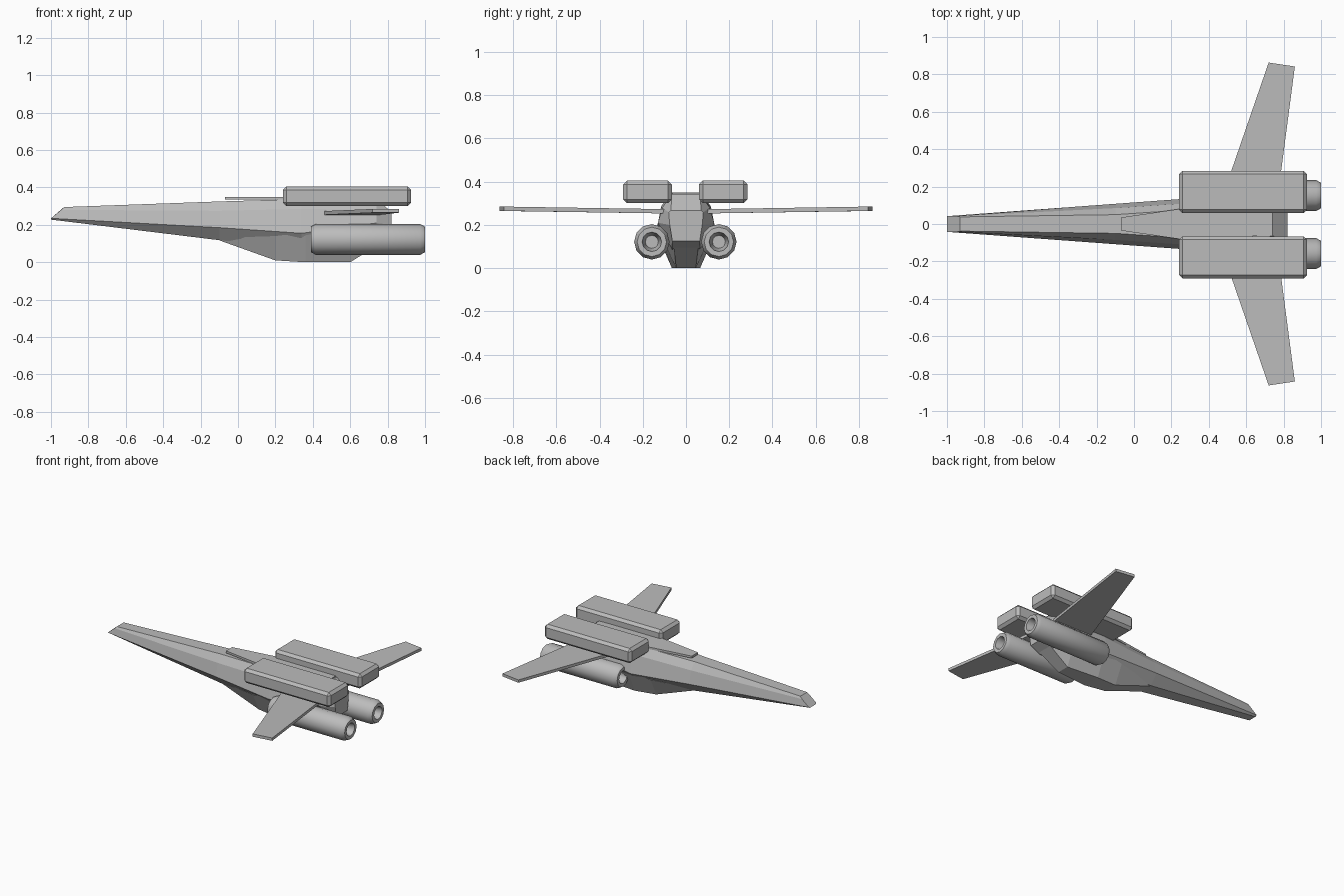
import bpy, bmesh, math
from mathutils import Matrix

if "Cube" in bpy.data.objects:
    bpy.data.objects.remove(bpy.data.objects["Cube"])

grey = bpy.data.materials.new("hull grey")
grey.use_nodes = True
colour = (0.5, 0.5, 0.5, 1)
grey.diffuse_color = colour
grey.node_tree.nodes["Principled BSDF"].inputs["Base Color"].default_value = colour


def finish(name, bm):
    bmesh.ops.recalc_face_normals(bm, faces=bm.faces)
    mesh = bpy.data.meshes.new(name)
    bm.to_mesh(mesh)
    bm.free()
    mesh.materials.append(grey)
    obj = bpy.data.objects.new(name, mesh)
    bpy.context.collection.objects.link(obj)
    return obj


def loft(name, rings):
    """Skin a list of equal closed rings and cap both ends."""
    bm = bmesh.new()
    loops = [[bm.verts.new(p) for p in ring] for ring in rings]
    for a, b in zip(loops, loops[1:]):
        for i in range(len(a)):
            j = (i + 1) % len(a)
            bm.faces.new((a[i], a[j], b[j], b[i]))
    bm.faces.new(loops[0])
    bm.faces.new(loops[-1])
    return finish(name, bm)


def mirrored(half):
    """Close a half section by reflecting it across y = 0."""
    return half + [(x, -y, z) for x, y, z in reversed(half)]


def station(x, *pairs):
    return mirrored([(x, y, z) for y, z in pairs])


# Long tapered fuselage with a raked nose and a sloping tail
loft("fuselage", [
    mirrored([(-0.93, 0.038, 0.295), (-0.945, 0.042, 0.28),
              (-1.0, 0.042, 0.235), (-1.0, 0.03, 0.228)]),
    station(-0.1, (0.05, 0.325), (0.085, 0.275), (0.108, 0.185), (0.05, 0.118)),
    station(0.34, (0.08, 0.338), (0.115, 0.285), (0.14, 0.155), (0.07, 0.07)),
    station(0.74, (0.065, 0.343), (0.11, 0.28), (0.13, 0.21), (0.065, 0.09)),
    station(0.82, (0.07, 0.268), (0.08, 0.258), (0.075, 0.2), (0.063, 0.125)),
])

# Belly fairing
loft("belly_fairing", [
    station(-0.1, (0.055, 0.13), (0.045, 0.117)),
    station(0.2, (0.115, 0.14), (0.05, 0.01)),
    station(0.36, (0.135, 0.16), (0.065, 0.0)),
    station(0.6, (0.12, 0.16), (0.045, 0.0)),
    station(0.8, (0.064, 0.16), (0.06, 0.125)),
])

# Thin spine plate that widens backwards
loft("spine_plate", [
    station(x, (w, 0.35), (w, 0.335))
    for x, w in ((-0.07, 0.035), (0.24, 0.08), (0.73, 0.062))
])

for side, label in ((1, "left"), (-1, "right")):
    # Wing with slight dihedral
    plan = [(0.45, 0.08, 0.253), (0.72, 0.863, 0.265),
            (0.86, 0.842, 0.265), (0.76, 0.08, 0.253)]
    loft(label + "_wing", [
        [(x, side * y, z + dz) for x, y, z in plan] for dz in (0, 0.02)])

    # Bevelled upper pod
    bm = bmesh.new()
    bmesh.ops.create_cube(bm, size=1, matrix=Matrix.Translation(
        (0.583, side * 0.175 - 0.003, 0.353)) @ Matrix.Diagonal((0.685, 0.225, 0.105, 1)))
    bmesh.ops.bevel(bm, geom=bm.edges[:], offset=0.018, segments=1, affect="EDGES")
    finish(label + "_upper_pod", bm)

    # Engine tube with a recess at each end
    end = [(0.07, 0.03), (0.0, 0.045), (0.0, 0.068), (0.025, 0.082)]
    profile = [(0.39 + d, r) for d, r in end] + [(1.0 - d, r) for d, r in reversed(end)]
    sides = 12
    engine = loft(label + "_engine", [
        [(x, side * 0.155 - 0.003 + r * math.cos(math.tau * i / sides),
          0.122 + r * math.sin(math.tau * i / sides)) for i in range(sides)]
        for x, r in profile])
    bpy.ops.object.select_all(action="DESELECT")
    engine.select_set(True)
    bpy.context.view_layer.objects.active = engine
    bpy.ops.object.shade_smooth_by_angle(angle=math.radians(31))
